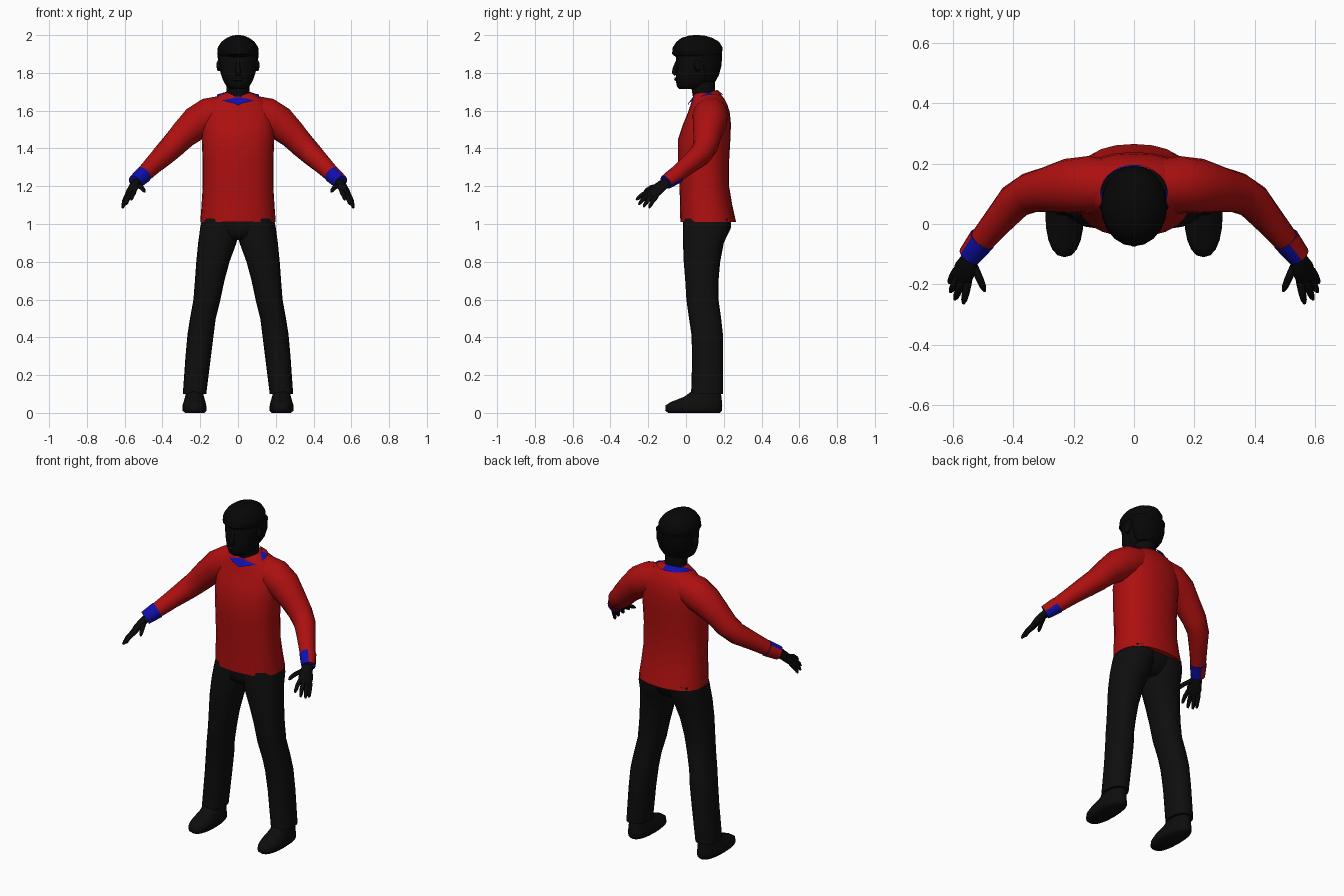
import bpy, bmesh, math
from mathutils import Vector

cube = bpy.data.objects.get("Cube")
if cube:
    bpy.data.objects.remove(cube, do_unlink=True)


def material(name, colour):
    mat = bpy.data.materials.new(name)
    mat.use_nodes = True
    rgba = (*colour, 1)
    mat.diffuse_color = rgba
    mat.node_tree.nodes["Principled BSDF"].inputs["Base Color"].default_value = rgba
    return mat


RED = material("sweater red", (.42, .005, .005))
BLUE = material("shirt blue", (.005, .005, .42))
SKIN = material("dark skin", (.003, .003, .003))
HAIR = material("black hair", (.002, .002, .002))
CLOTH = material("trouser black", (.0045, .0045, .0045))
SHOE = material("shoe black", (.004, .004, .004))


def skin(name, rings, mats, caps=True, rule=None, sharp=55):
    """Join a series of closed rings into one smooth-shaded surface."""
    bm = bmesh.new()
    loops = [[bm.verts.new(p) for p in ring] for ring in rings]
    n = len(loops[0])
    for low, high in zip(loops, loops[1:]):
        for i in range(n):
            j = (i + 1) % n
            bm.faces.new((low[i], low[j], high[j], high[i]))
    if caps:
        bm.faces.new(loops[0])
        bm.faces.new(loops[-1])
    bmesh.ops.recalc_face_normals(bm, faces=bm.faces)
    for face in bm.faces:
        face.smooth = True
        if rule:
            face.material_index = int(rule(face))
    for edge in bm.edges:
        edge.smooth = edge.calc_face_angle(0) < math.radians(sharp)
    mesh = bpy.data.meshes.new(name)
    bm.to_mesh(mesh)
    bm.free()
    for mat in mats:
        mesh.materials.append(mat)
    obj = bpy.data.objects.new(name, mesh)
    bpy.context.collection.objects.link(obj)
    return obj


def oval(n, power=2):
    """Unit rounded-oval outline; higher power is boxier."""
    for i in range(n):
        a = math.tau * i / n
        c, s = math.cos(a), math.sin(a)
        yield (math.copysign(abs(c) ** (2 / power), c),
               math.copysign(abs(s) ** (2 / power), s))


def stack(name, levels, mat, n=20, power=2):
    """Horizontal sections: height, left edge, right edge, front, back."""
    rings = [[((l + r) / 2 + (r - l) / 2 * c, (f + b) / 2 + (b - f) / 2 * s, z)
              for c, s in oval(n, power)] for z, l, r, f, b in levels]
    return skin(name, rings, [mat])


def body(name, levels, mat, **kw):
    return stack(name, [(z, -w, w, f, b) for z, w, f, b in levels], mat, **kw)


def tube(name, points, mats, side=1, ref=(0, 0, 1), n=12, **kw):
    """Sections along a path: x, y, z, radius along ref, radius across."""
    path = [Vector(p[:3]) for p in points]
    rings = []
    for i, p in enumerate(path):
        t = (path[min(i + 1, len(path) - 1)] - path[max(i - 1, 0)]).normalized()
        u = Vector(ref)
        u = (u - t * u.dot(t)).normalized()
        v = t.cross(u)
        ru, rv = points[i][3], points[i][-1]
        ring = [p + u * ru * c + v * rv * s for c, s in oval(n)]
        rings.append([(side * q.x, q.y, q.z) for q in ring])
    return skin(name, rings, mats, **kw)


# Sweater body
body("sweater_body", [
    (1.01, .2, -.03, .265), (1.1, .193, -.032, .245), (1.2, .187, -.034, .228),
    (1.33, .187, -.042, .228), (1.45, .192, -.042, .235), (1.53, .195, -.015, .238),
    (1.59, .19, .01, .232), (1.63, .17, .024, .22), (1.66, .135, .032, .205),
    (1.685, .09, .04, .185), (1.695, .07, .05, .17)], RED, n=24, power=2.3)

# Collar, painted partly in the sweater colour
collar = [[], []]
for c, s in oval(28):
    collar[0].append((.072 * c, .1 + .065 * s, 1.69 + .02 * s))
    notch = .012 * max(0, 1 - 4 * abs(c)) if s < 0 else 0
    collar[1].append((.112 * c, .103 + .093 * s, 1.682 + .042 * min(s, .1) - notch))


def collar_is_blue(face):
    p = face.calc_center_median()
    return p.y < .14 or p.x < .02


skin("collar", collar, [RED, BLUE], caps=False, rule=collar_is_blue)

# Neck and head
body("neck", [(1.62, .065, .045, .16), (1.7, .061, .032, .152),
              (1.78, .064, .02, .155)], SKIN)
body("head", [
    (1.715, .04, -.035, .08), (1.728, .06, -.048, .11), (1.76, .079, -.054, .15),
    (1.8, .092, -.054, .172), (1.85, .1, -.05, .182), (1.9, .103, -.055, .187),
    (1.95, .09, -.04, .17)], SKIN, power=2.2)
tube("nose", [(0, -.045, 1.865, .008), (0, -.058, 1.825, .012),
              (0, -.06, 1.802, .016), (0, -.05, 1.792, .012)], [SKIN], ref=(1, 0, 0))
tube("lips", [(-.028, -.045, 1.765, .008), (0, -.053, 1.767, .01),
              (.028, -.045, 1.765, .008)], [SKIN], n=8)

# Hair cap and the longer back of the hair
body("hair_cap", [
    (1.885, .1, -.055, .186), (1.9, .11, -.074, .191), (1.935, .107, -.07, .193),
    (1.965, .087, -.05, .175), (1.985, .06, -.025, .14), (1.997, .032, .015, .1),
    (2.0, .012, .04, .07)], HAIR)
body("hair_back", [
    (1.755, .066, .07, .156), (1.79, .088, .06, .175), (1.84, .104, .045, .188),
    (1.9, .109, .03, .192)], HAIR)

# Hips under the sweater
body("hips", [(.915, .1, .03, .17), (.94, .17, -.005, .2),
              (.98, .19, -.015, .23), (1.04, .19, -.015, .24)], CLOTH)

SPREAD = (.05, .04, -.03)
DIGITS = [
    ("index", (.55, -.195, 1.168), (.565, -.263, 1.128)),
    ("middle", (.569, -.19, 1.157), (.593, -.25, 1.103)),
    ("ring", (.583, -.177, 1.148), (.608, -.225, 1.09)),
    ("little", (.593, -.16, 1.14), (.611, -.195, 1.084)),
    ("thumb", (.525, -.15, 1.2), (.494, -.222, 1.17)),
]

for side, label in ((1, "left"), (-1, "right")):
    # Sleeve, bent forward at the elbow
    tube(label + "_sleeve", [
        (.08, .13, 1.595, .085), (.15, .13, 1.575, .095), (.22, .126, 1.535, .09),
        (.29, .113, 1.472, .075), (.345, .103, 1.413, .067), (.395, .075, 1.365, .06),
        (.45, .01, 1.312, .05), (.5, -.05, 1.262, .043), (.54, -.1, 1.225, .036)],
        [RED], side, n=16)

    # Cuff with its painted patch
    away = Vector((.6, .5, .6)) if side > 0 else Vector((-.8, .5, -.3))
    tube(label + "_cuff", [(.502, -.05, 1.26, .046), (.523, -.078, 1.241, .043),
                           (.545, -.106, 1.221, .039)], [RED, BLUE], side, n=16,
         rule=lambda face: face.normal.dot(away) < .45)

    # Hand: palm, four fingers and thumb
    tube(label + "_palm", [
        (.53, -.085, 1.23, .028, .024), (.548, -.125, 1.206, .034, .022),
        (.562, -.155, 1.18, .042, .02), (.573, -.182, 1.154, .039, .015),
        (.576, -.192, 1.146, .03, .008)], [SKIN], side, ref=SPREAD)
    for digit, base, tip in DIGITS:
        a, b = Vector(base), Vector(tip)
        joints = []
        for t, r in ((-.2, .012), (.1, .013), (.5, .0125), (.85, .01), (1, .005)):
            p = a.lerp(b, t)
            p.z += .008 * math.sin(math.pi * max(t, 0))
            joints.append((*p, r))
        tube(f"{label}_{digit}", joints, [SKIN], side, n=8)

    # Trouser leg and shoe
    def mirrored(levels):
        return [(z, *sorted((side * i, side * o)), f, b) for z, i, o, f, b in levels]

    stack(label + "_trouser_leg", mirrored([
        (1.03, -.01, .19, -.01, .24), (.98, -.008, .2, -.016, .238),
        (.9, .008, .211, -.016, .2), (.8, .045, .221, -.012, .181),
        (.7, .072, .228, -.004, .172), (.6, .093, .236, .002, .172),
        (.5, .118, .254, .016, .186), (.42, .128, .267, .028, .195),
        (.3, .143, .278, .033, .197), (.1, .168, .292, .027, .197)]),
        CLOTH, power=2.3)
    stack(label + "_shoe", mirrored([
        (0, .178, .28, -.095, .18), (.012, .166, .294, -.11, .19),
        (.04, .168, .294, -.108, .192), (.058, .172, .288, -.08, .19),
        (.085, .18, .28, -.01, .188), (.125, .19, .272, .045, .18)]),
        SHOE, power=2.3)
    # Ear
    tube(label + "_ear", [(.09, .06, 1.84, .032, .02), (.106, .065, 1.842, .03, .018),
                          (.109, .067, 1.842, .018, .01)], [SKIN], side)
